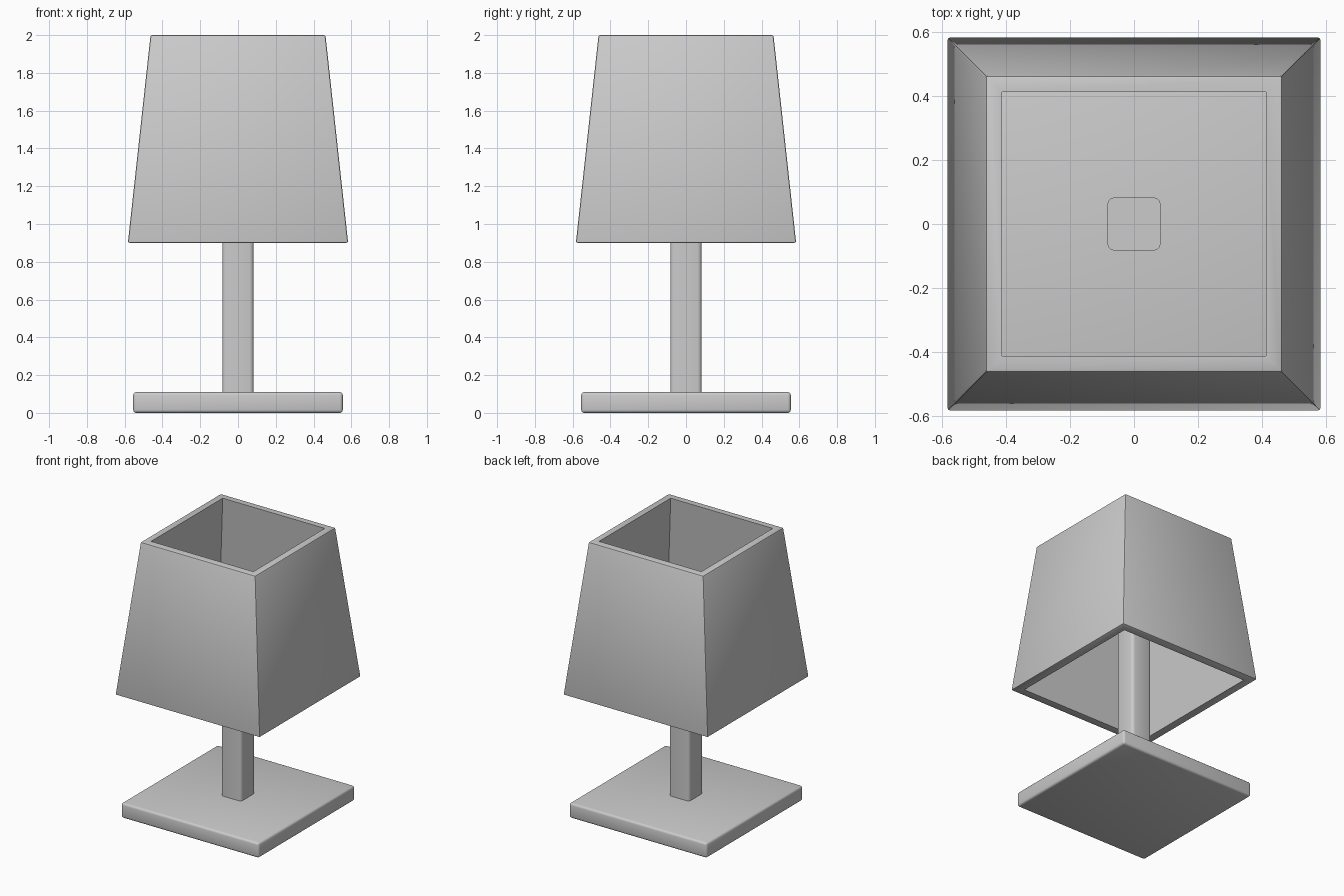
import bpy, bmesh, math

if "Cube" in bpy.data.objects:
    bpy.data.objects.remove(bpy.data.objects["Cube"])


def finish(name, bm, angle=40):
    bmesh.ops.recalc_face_normals(bm, faces=bm.faces)
    mesh = bpy.data.meshes.new(name)
    bm.to_mesh(mesh)
    bm.free()
    obj = bpy.data.objects.new(name, mesh)
    bpy.context.collection.objects.link(obj)
    bpy.ops.object.select_all(action='DESELECT')
    obj.select_set(True)
    bpy.context.view_layer.objects.active = obj
    bpy.ops.object.shade_smooth_by_angle(angle=math.radians(angle))
    return obj


def ring(bm, half, z):
    return [bm.verts.new((sx * half, sy * half, z))
            for sx, sy in ((-1, -1), (1, -1), (1, 1), (-1, 1))]


def bridge(bm, a, b):
    for i in range(4):
        j = (i + 1) % 4
        bm.faces.new((a[i], a[j], b[j], b[i]))


def bevelled_block(name, half, z0, z1, bevel, vertical_only=False):
    bm = bmesh.new()
    low, high = ring(bm, half, z0), ring(bm, half, z1)
    bridge(bm, low, high)
    bm.faces.new(low)
    bm.faces.new(high)
    edges = [e for e in bm.edges if not vertical_only
             or abs(e.verts[0].co.z - e.verts[1].co.z) > 0.01]
    bmesh.ops.bevel(bm, geom=edges, offset=bevel, offset_type='OFFSET',
                    segments=3, profile=0.5, affect='EDGES')
    return finish(name, bm)


# Square foot and stem reaching up inside the shade
bevelled_block("base", 0.555, 0.0, 0.11, 0.016)
bevelled_block("stem", 0.083, 0.10, 1.5, 0.022, vertical_only=True)

# Open tapered shade: outer and inner walls joined by flat rims
bm = bmesh.new()
out_low, out_high = ring(bm, 0.583, 0.90), ring(bm, 0.463, 2.0)
in_low, in_high = ring(bm, 0.52, 0.90), ring(bm, 0.412, 2.0)
for a, b in ((out_low, out_high), (out_high, in_high),
             (in_high, in_low), (in_low, out_low)):
    bridge(bm, a, b)
outer = set(out_low + out_high)
edges = [e for e in bm.edges if all(v in outer for v in e.verts)]
bmesh.ops.bevel(bm, geom=edges, offset=0.009, offset_type='OFFSET',
                segments=2, profile=0.5, affect='EDGES')
finish("lampshade", bm)
